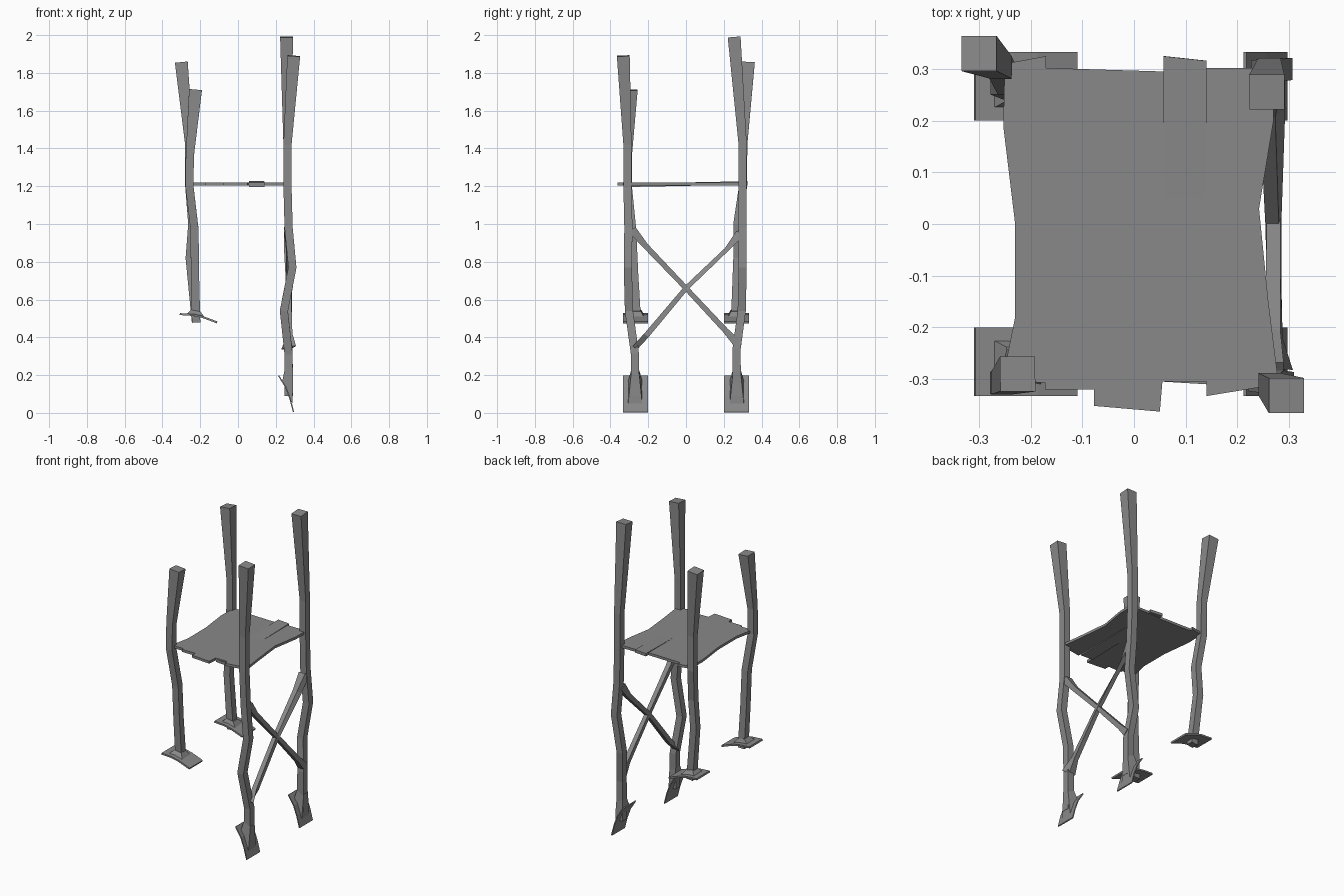
import bpy, bmesh
from mathutils import Vector

if "Cube" in bpy.data.objects:
    bpy.data.objects.remove(bpy.data.objects["Cube"])

GREY = bpy.data.materials.new("weathered_grey")
GREY.use_nodes = True
COLOUR = (0.25, 0.25, 0.25, 1)
GREY.diffuse_color = COLOUR
GREY.node_tree.nodes["Principled BSDF"].inputs["Base Color"].default_value = COLOUR


def finish(name, bm):
    bmesh.ops.recalc_face_normals(bm, faces=bm.faces)
    mesh = bpy.data.meshes.new(name)
    bm.to_mesh(mesh)
    bm.free()
    mesh.materials.append(GREY)
    obj = bpy.data.objects.new(name, mesh)
    bpy.context.collection.objects.link(obj)
    return obj


def loft(name, rings):
    """Skin a list of equal-sized vertex rings and cap both ends."""
    bm = bmesh.new()
    rows = [[bm.verts.new(p) for p in ring] for ring in rings]
    n = len(rows[0])
    for a, b in zip(rows, rows[1:]):
        for i in range(n):
            bm.faces.new((a[i], a[(i + 1) % n], b[(i + 1) % n], b[i]))
    bm.faces.new(rows[0])
    bm.faces.new(rows[-1])
    return finish(name, bm)


def beam(name, path, sizes, u_axis, v_axis):
    """Square timber along a bent path, end cuts square to the path."""
    pts = [Vector(p) for p in path]
    rings = []
    for i, p in enumerate(pts):
        t = (pts[min(i + 1, len(pts) - 1)] - pts[max(i - 1, 0)]).normalized()
        u = (Vector(u_axis) - t * t.dot(Vector(u_axis))).normalized()
        v = (Vector(v_axis) - t * t.dot(Vector(v_axis))).normalized()
        h = sizes[i] / 2
        rings.append([p + u * h * a + v * h * b
                      for a, b in ((-1, -1), (1, -1), (1, 1), (-1, 1))])
    return loft(name, rings)


def extrude_outline(name, outline, z0, z1):
    return loft(name, [[(x, y, z) for x, y in outline] for z in (z0, z1)])


# Four crooked posts, listed from the top down
POSTS = {
    "front_left_post": [(.295, -.332, 1.89), (.262, -.31, 1.42), (.262, -.31, 1.2),
                        (.268, -.305, .98), (.288, -.308, .77), (.243, -.302, .54),
                        (.268, -.27, .31), (.268, -.27, .09)],
    "back_left_post": [(.257, .255, 1.99), (.262, .3, 1.42), (.262, .3, 1.2),
                       (.268, .298, .98), (.285, .3, .77), (.248, .295, .54),
                       (.268, .268, .34), (.268, .268, .09)],
    "front_right_post": [(-.225, -.29, 1.71), (-.255, -.308, 1.36), (-.257, -.308, 1.2),
                         (-.23, -.285, .97), (-.228, -.275, .75), (-.222, -.26, .48)],
    "back_right_post": [(-.3, .33, 1.855), (-.258, .303, 1.42), (-.258, .302, 1.2),
                        (-.242, .272, 1.0), (-.256, .272, .82), (-.222, .26, .48)],
}
for name, path in POSTS.items():
    sizes = [.068] + [.043] * (len(path) - 2) + [.045]
    beam(name, path, sizes, (1, 0, 0), (0, 1, 0))

# Bent foot plates and flared collars; profiles run in x and z
STEEP = [(.212, .195), (.25, .135), (.272, .075), (.291, .003)]
FLAT = [(-.31, .518), (-.235, .513), (-.19, .503), (-.112, .474)]
for end, s in (("front", -1), ("back", 1)):
    for side, prof, shift in (("left", STEEP, (.006, .003)), ("right", FLAT, (.003, .01))):
        rings = []
        for x, z in prof:
            a, b = (x, z), (x + shift[0], z + shift[1])
            rings.append([(a[0], s * .2, a[1]), (a[0], s * .333, a[1]),
                          (b[0], s * .333, b[1]), (b[0], s * .2, b[1])])
        loft(f"{end}_{side}_foot", rings)
    # Collars spread from the post onto the plate
    y0, y1 = s * .232, s * .306
    loft(f"{end}_left_collar", [
        [(.235, y0, .17), (.235, y1, .17), (.288, y1, .05), (.288, y0, .05)],
        [(.246, s * .247, .225), (.246, s * .291, .225),
         (.291, s * .291, .2), (.291, s * .247, .2)]])
    loft(f"{end}_right_collar", [
        [(-.277, y0 - s * .01, .518), (-.277, y1 + s * .01, .518),
         (-.175, y1 + s * .01, .504), (-.175, y0 - s * .01, .504)],
        [(-.247, s * .238, .548), (-.247, s * .284, .548),
         (-.2, s * .284, .538), (-.2, s * .238, .538)]])

# Crossed braces on the left side
for name, s, top, low in (("brace_front_to_back", -1, .97, .37),
                          ("brace_back_to_front", 1, .95, .345)):
    beam(name, [(.267, s * .285, top), (.268, s * .215, top - .085), (.27, 0, .66),
                (.272, -s * .21, low + .065), (.268, -s * .27, low)],
         [.045, .03, .026, .03, .045], (1, 0, 0), (0, 1, 1))

# Plank deck with ragged ends, and one loose plank tilted through it
DECK = [(-.25, .31), (-.17, .325), (-.17, .302), (.06, .295), (.06, .302), (.27, .302),
        (.27, .2), (.242, .03), (.26, -.15), (.28, -.31), (.14, -.333), (.14, -.305),
        (.055, -.305), (.05, -.363), (-.077, -.352), (-.077, -.32), (-.172, -.32),
        (-.172, -.307), (-.255, -.303), (-.23, -.18), (-.23, 0), (-.253, .19)]
extrude_outline("deck", DECK, 1.205, 1.221)
loose = extrude_outline("loose_plank", [(.057, -.305), (.14, -.31), (.14, .316), (.057, .325)],
                        -.009, .009)
loose.rotation_euler.x = .02
loose.location.z = 1.211
